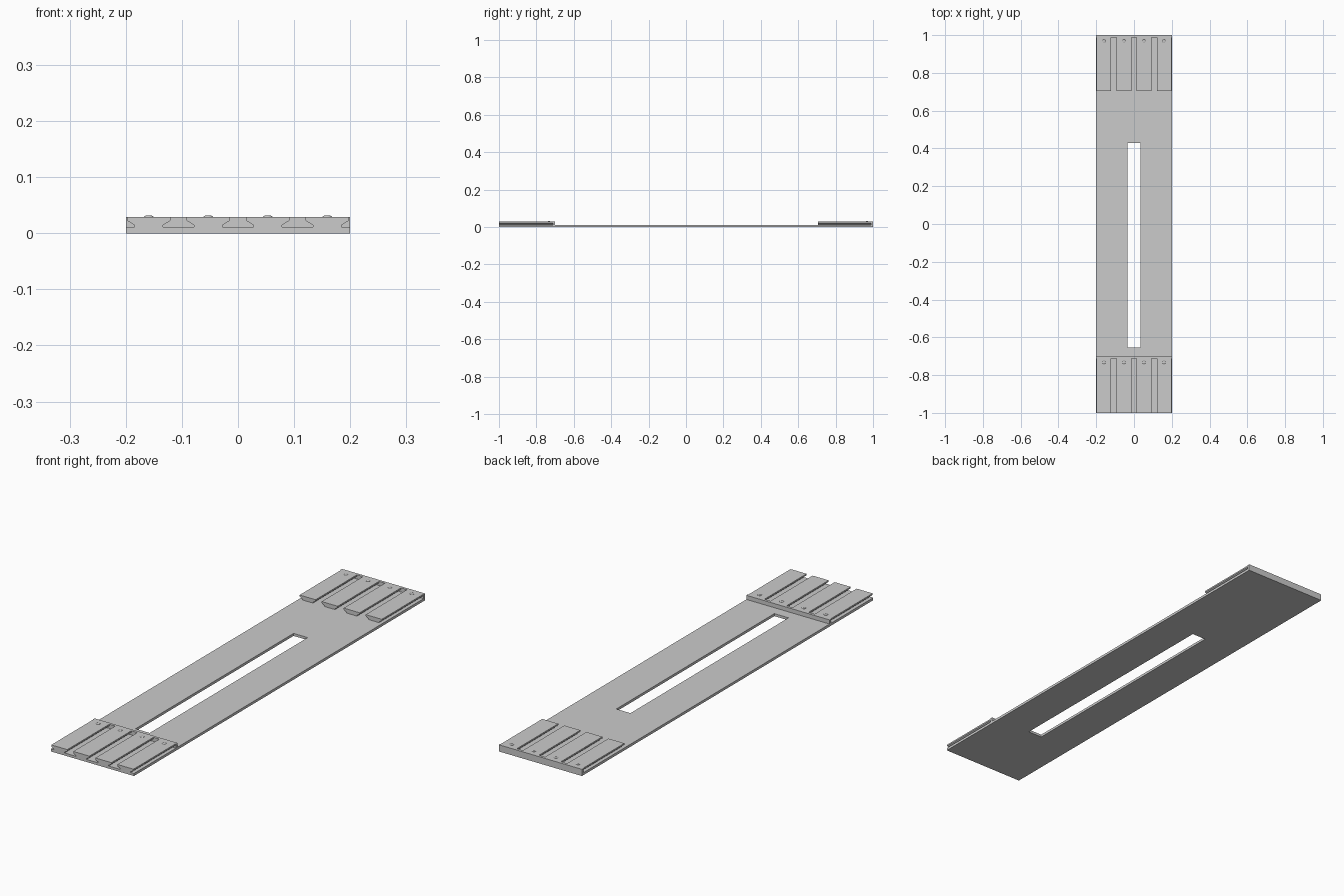
import bpy, bmesh

if "Cube" in bpy.data.objects:
    bpy.data.objects.remove(bpy.data.objects["Cube"])

PLATE_TOP, TOP = 0.011, 0.029
PITCH = 0.106            # spacing of the undercut slots
WALL = 0.0115            # thickness of the closed end of each slot block

grey = bpy.data.materials.new("grey")
grey.diffuse_color = (0.6, 0.6, 0.6, 1)
grey.use_nodes = True
grey.node_tree.nodes["Principled BSDF"].inputs["Base Color"].default_value = grey.diffuse_color


def finish(name, bm):
    bmesh.ops.recalc_face_normals(bm, faces=bm.faces)
    me = bpy.data.meshes.new(name)
    bm.to_mesh(me)
    bm.free()
    me.materials.append(grey)
    ob = bpy.data.objects.new(name, me)
    bpy.context.collection.objects.link(ob)
    return ob


def prism(bm, profile, y0, y1):
    """Extrude an (x, z) profile from y0 to y1."""
    face = bm.faces.new([bm.verts.new((x, y0, z)) for x, z in profile])
    new = bmesh.ops.extrude_face_region(bm, geom=[face])["geom"]
    verts = [v for v in new if isinstance(v, bmesh.types.BMVert)]
    bmesh.ops.translate(bm, verts=verts, vec=(0, y1 - y0, 0))


def box(name, x, y0, y1, z0, z1):
    bm = bmesh.new()
    prism(bm, [(-x, z0), (x, z0), (x, z1), (-x, z1)], y0, y1)
    return finish(name, bm)


def cut(ob, cutter):
    mod = ob.modifiers.new("cut", 'BOOLEAN')
    mod.operation, mod.solver, mod.object = 'DIFFERENCE', 'EXACT', cutter
    bpy.context.view_layer.objects.active = ob
    bpy.ops.object.modifier_apply(modifier=mod.name)
    bpy.data.objects.remove(cutter)


# Long base plate with its central opening
plate = box("base_plate", 0.2, -1, 1, 0, PLATE_TOP)
cut(plate, box("opening_cutter", 0.034, -0.655, 0.43, -0.1, 0.1))

# Slot blocks at both ends, each open towards the front
half_profile = [(0.0275, 0.0), (0.0275, 0.0145), (0.0145, 0.0225), (0.0145, 0.05)]
for label, y0, y1, bump_y in (("front", -1.0, -0.70, -0.733),
                              ("back", 0.705, 1.0, 0.968)):
    block = box(label + "_slot_block", 0.2, y0, y1, PLATE_TOP, TOP)
    bm = bmesh.new()
    for i in range(-2, 3):
        c = i * PITCH
        profile = [(c + x, z) for x, z in half_profile]
        profile += [(c - x, z) for x, z in reversed(half_profile)]
        prism(bm, profile, y0 - 0.05, y1 - WALL)
    cut(block, finish("slot_cutter", bm))

    # Small domed bump on each rail
    for i in range(4):
        bm = bmesh.new()
        bmesh.ops.create_uvsphere(bm, u_segments=24, v_segments=12, radius=1)
        bmesh.ops.bisect_plane(bm, geom=bm.verts[:] + bm.edges[:] + bm.faces[:],
                               plane_co=(0, 0, -0.1), plane_no=(0, 0, 1),
                               clear_inner=True)
        bmesh.ops.scale(bm, verts=bm.verts, vec=(0.0085, 0.0085, 0.003))
        bmesh.ops.translate(bm, verts=bm.verts, vec=((i - 1.5) * PITCH, bump_y, TOP))
        for f in bm.faces:
            f.smooth = True
        finish(f"{label}_bump_{i + 1}", bm)
